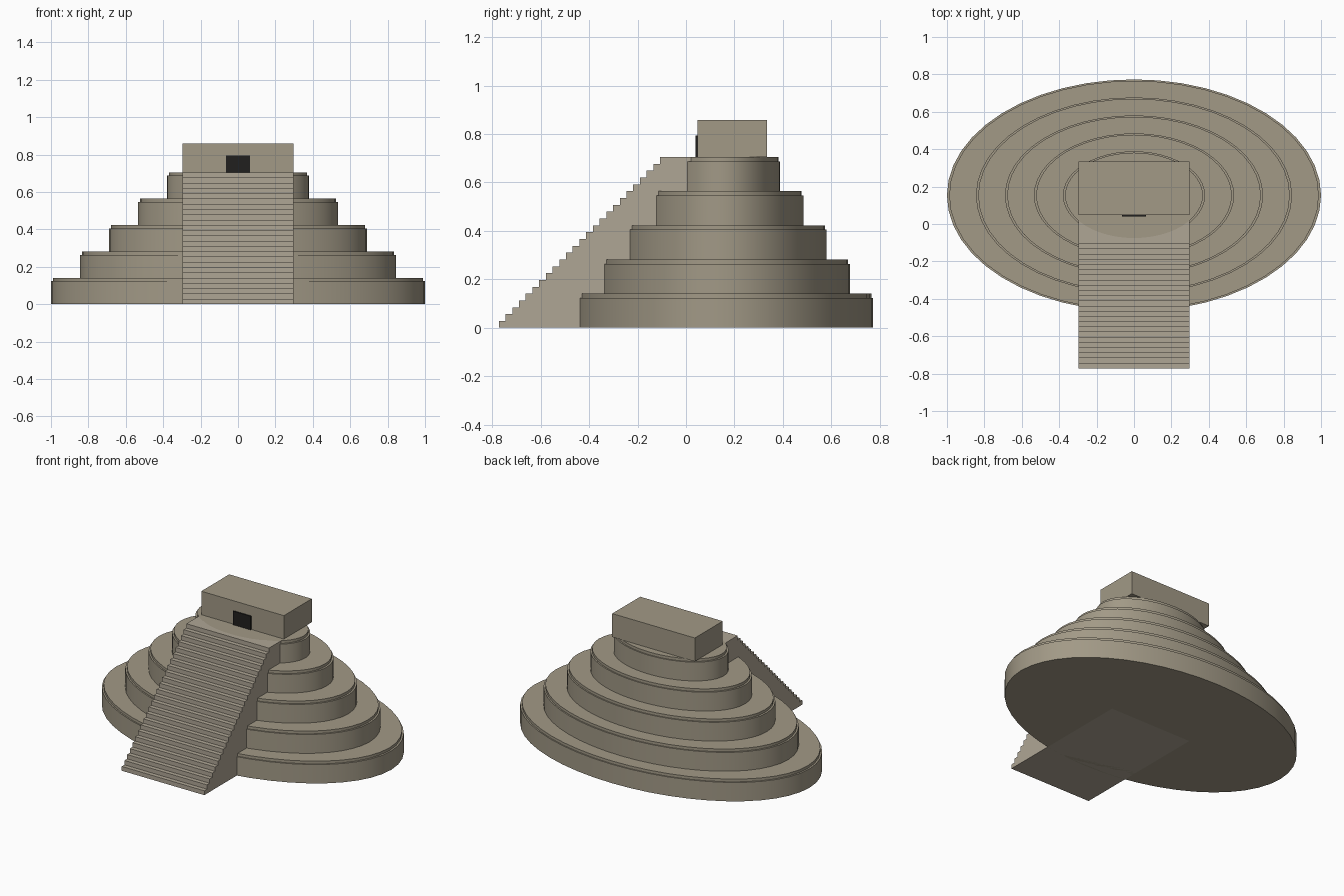
import bpy, bmesh
from mathutils import Matrix

if "Cube" in bpy.data.objects:
    bpy.data.objects.remove(bpy.data.objects["Cube"])

CY = 0.153            # centre of the oval tiers
RATIO = 0.62          # depth / width of the ovals
TIER_H = 0.141
CAP_H = 0.018
TOP = 5 * TIER_H


def material(name, rgb):
    m = bpy.data.materials.new(name)
    m.diffuse_color = (*rgb, 1)
    m.use_nodes = True
    m.node_tree.nodes["Principled BSDF"].inputs["Base Color"].default_value = m.diffuse_color
    return m


stone = material("stone", (0.36, 0.32, 0.24))
stair_stone = material("stair_stone", (0.43, 0.38, 0.30))
dark = material("doorway_dark", (0.015, 0.014, 0.013))


def finish(name, bm, mat):
    bmesh.ops.recalc_face_normals(bm, faces=bm.faces)
    me = bpy.data.meshes.new(name)
    bm.to_mesh(me)
    bm.free()
    me.materials.append(mat)
    ob = bpy.data.objects.new(name, me)
    bpy.context.collection.objects.link(ob)
    return ob


def oval_tier(name, rx, z0):
    """Elliptical drum with a slightly inset cap course."""
    bm = bmesh.new()
    profile = [(rx, z0), (rx, z0 + TIER_H - CAP_H),
               (rx - 0.012, z0 + TIER_H - CAP_H), (rx - 0.012, z0 + TIER_H)]
    rings = []
    for r, z in profile:
        mat = Matrix.Translation((0, CY, z)) @ Matrix.Diagonal((r, r * RATIO, 1, 1))
        rings.append(bmesh.ops.create_circle(bm, segments=48, radius=1, matrix=mat)["verts"])
    for a, b in zip(rings, rings[1:]):
        for i in range(48):
            j = (i + 1) % 48
            bm.faces.new((a[i], a[j], b[j], b[i]))
    bm.faces.new(rings[0])
    bm.faces.new(rings[-1])
    ob = finish(name, bm, stone)
    bpy.ops.object.select_all(action='DESELECT')
    ob.select_set(True)
    bpy.context.view_layer.objects.active = ob
    bpy.ops.object.shade_smooth_by_angle()


def box(name, lo, hi, mat):
    bm = bmesh.new()
    size = [h - l for l, h in zip(lo, hi)]
    mid = [(h + l) / 2 for l, h in zip(lo, hi)]
    bmesh.ops.create_cube(bm, size=1, matrix=Matrix.Translation(mid) @ Matrix.Diagonal((*size, 1)))
    return finish(name, bm, mat)


# Five oval tiers
for i in range(5):
    oval_tier(f"tier_{i + 1}", 1.0 - 0.155 * i, i * TIER_H)

# Staircase: stepped side profile extruded across x
STEPS, Y0, Y1 = 25, -0.773, -0.107
run, rise = (Y1 - Y0) / (STEPS - 1), TOP / STEPS
profile = []
for i in range(STEPS):
    y = Y0 + i * run
    profile += [(y, i * rise), (y, (i + 1) * rise)]
profile += [(CY, TOP), (CY, 0)]
bm = bmesh.new()
left, right = ([bm.verts.new((x, y, z)) for y, z in profile] for x in (-0.298, 0.298))
for i in range(len(profile)):
    j = (i + 1) % len(profile)
    bm.faces.new((left[i], left[j], right[j], right[i]))
bm.faces.new(left)
bm.faces.new(right)
finish("staircase", bm, stair_stone)

# Temple chamber and its doorway
box("temple", (-0.298, 0.047, TOP), (0.298, 0.335, 0.858), stone)
box("doorway", (-0.064, 0.039, TOP), (0.064, 0.06, 0.794), dark)
